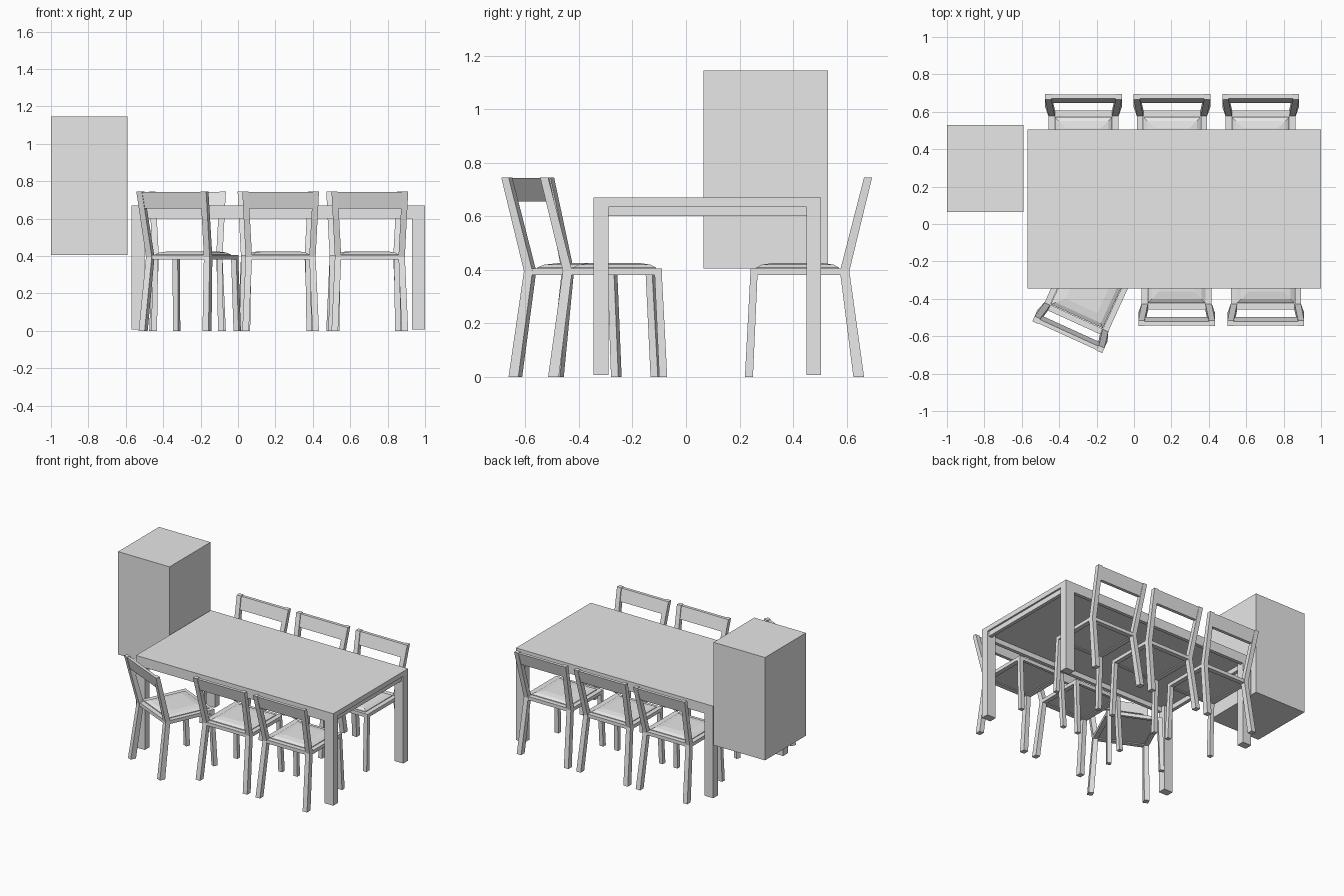
import bpy, bmesh
from math import pi, radians
from mathutils import Matrix, Vector

if "Cube" in bpy.data.objects:
    bpy.data.objects.remove(bpy.data.objects["Cube"], do_unlink=True)

grey = bpy.data.materials.new("plain_grey")
grey.use_nodes = True
grey.diffuse_color = (0.8, 0.8, 0.8, 1)
grey.node_tree.nodes["Principled BSDF"].inputs["Base Color"].default_value = (0.8, 0.8, 0.8, 1)


def loft(name, sections):
    """Mesh through rectangles (x0, x1, y0, y1, z), listed from bottom to top."""
    bm = bmesh.new()
    rings = [[bm.verts.new(c) for c in ((a, c0, z), (b, c0, z), (b, c1, z), (a, c1, z))]
             for a, b, c0, c1, z in sections]
    bm.faces.new(rings[0][::-1])
    bm.faces.new(rings[-1])
    for low, high in zip(rings, rings[1:]):
        for i in range(4):
            j = (i + 1) % 4
            bm.faces.new((low[i], low[j], high[j], high[i]))
    bmesh.ops.recalc_face_normals(bm, faces=bm.faces)
    mesh = bpy.data.meshes.new(name)
    bm.to_mesh(mesh)
    bm.free()
    mesh.materials.append(grey)
    return mesh


def place(name, mesh, matrix=Matrix()):
    ob = bpy.data.objects.new(name, mesh)
    ob.matrix_world = matrix
    bpy.context.scene.collection.objects.link(ob)


def box(name, x0, x1, y0, y1, z0, z1):
    return loft(name, [(x0, x1, y0, y1, z0), (x0, x1, y0, y1, z1)])


def flip(sections):
    return [(-b, -a, c, d, z) for a, b, c, d, z in sections]


# Hanging cabinet
place("wall_cabinet", box("wall_cabinet", -1, -0.59, 0.065, 0.53, 0.405, 1.145))

# Table: slab, legs, aprons
X0, X1, Y0, Y1 = -0.57, 1.0, -0.345, 0.505
LX, LY = 0.07, 0.055
place("table_top", box("table_top", X0, X1, Y0, Y1, 0.635, 0.67))
for side, x in (("right", X0), ("left", X1 - LX)):
    for end, y in (("front", Y0), ("back", Y1 - LY)):
        name = f"table_leg_{end}_{side}"
        place(name, box(name, x, x + LX, y, y + LY, 0.008, 0.635))
for end, y in (("front", Y0), ("back", Y1 - 0.025)):
    name = f"table_apron_{end}"
    place(name, box(name, X0 + LX, X1 - LX, y, y + 0.025, 0.6, 0.635))
for side, x in (("right", X0 + 0.012), ("left", X1 - 0.037)):
    name = f"table_apron_{side}"
    place(name, box(name, x, x + 0.025, Y0 + LY, Y1 - LY, 0.6, 0.635))

# Chair parts: the origin is under the top of the backrest, +y is forward
post = [(0.17, 0.205, 0.03, 0.07, 0), (0.153, 0.187, 0.085, 0.12, 0.395),
        (0.172, 0.205, 0, 0.03, 0.745)]
leg = [(0.163, 0.193, 0.445, 0.475, 0), (0.157, 0.187, 0.428, 0.455, 0.38)]
side_rail = [(0.155, 0.187, 0.1, 0.455, 0.38), (0.155, 0.187, 0.1, 0.455, 0.405)]
parts = {
    "back_rail": loft("back_rail", [(-0.176, 0.176, 0.026, 0.048, 0.655),
                                    (-0.18, 0.18, 0.003, 0.025, 0.742)]),
    "seat_rear_rail": box("seat_rear_rail", -0.155, 0.155, 0.087, 0.12, 0.38, 0.405),
    "seat_front_rail": box("seat_front_rail", -0.155, 0.155, 0.435, 0.455, 0.38, 0.405),
}
for part, sections in (("back_post", post), ("front_leg", leg), ("seat_side_rail", side_rail)):
    parts[part + "_left"] = loft(part + "_left", sections)
    parts[part + "_right"] = loft(part + "_right", flip(sections))

# Cushion with sloping edges
parts["seat_cushion"] = loft("seat_cushion", [
    (-0.153 + i, 0.153 - i, 0.123 + i, 0.433 - i, z)
    for i, z in ((0, 0.385), (0, 0.408), (0.02, 0.419), (0.06, 0.425))])

# Chair positions: middle of the backrest and turn
chairs = [(-0.357, -0.605, radians(-24.5)), (0.228, -0.545, 0), (0.705, -0.545, 0),
          (-0.27, 0.695, pi), (0.203, 0.695, pi), (0.677, 0.695, pi)]
for n, (x, y, turn) in enumerate(chairs, 1):
    matrix = Matrix.Translation(Vector((x, y, 0))) @ Matrix.Rotation(turn, 4, "Z")
    for part, mesh in parts.items():
        place(f"chair_{n}_{part}", mesh, matrix)
